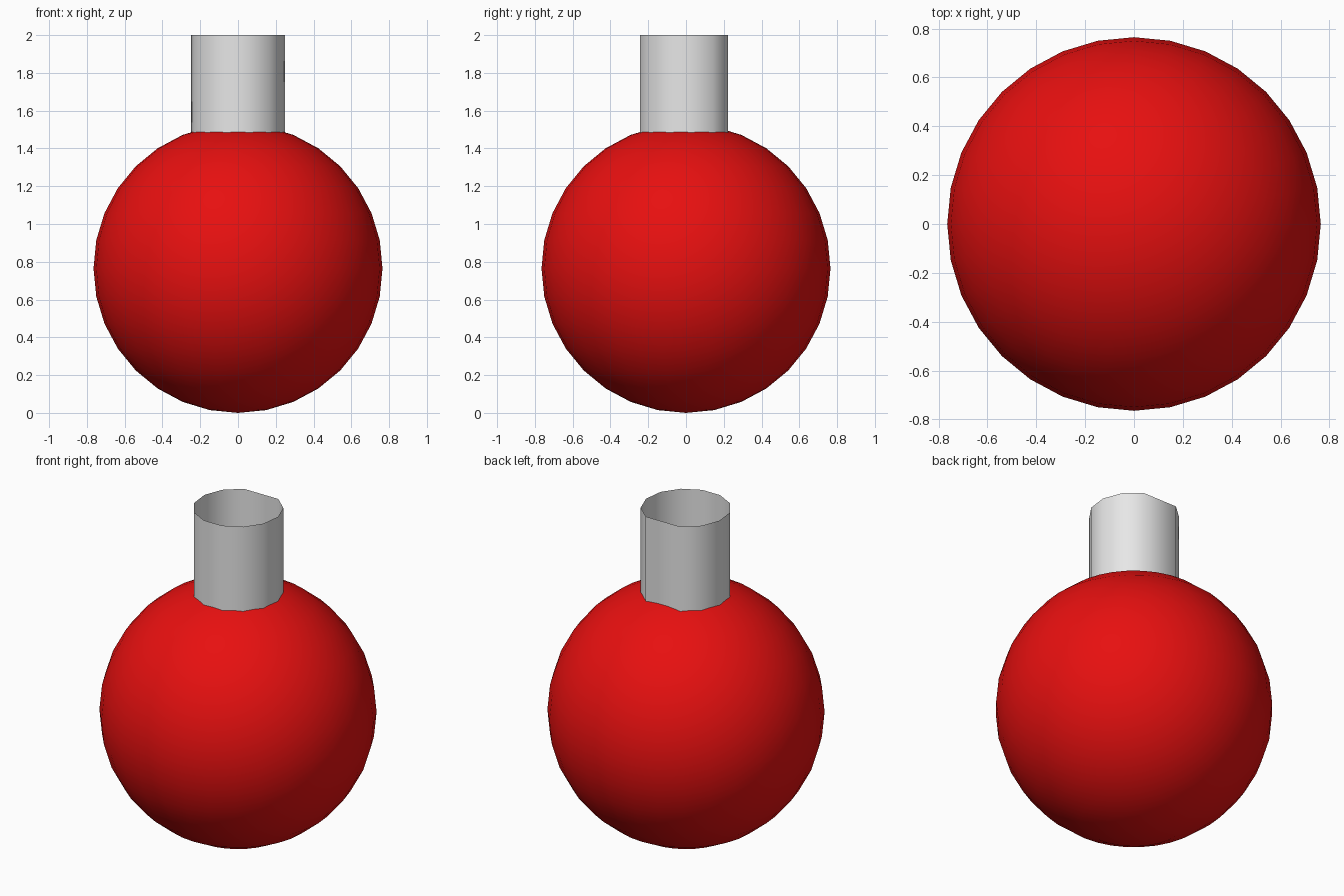
import bpy
import math

cube = bpy.data.objects.get("Cube")
if cube:
    bpy.data.objects.remove(cube, do_unlink=True)


def make_material(name, color):
    mat = bpy.data.materials.new(name)
    mat.use_nodes = True
    mat.diffuse_color = color
    mat.node_tree.nodes["Principled BSDF"].inputs["Base Color"].default_value = color
    return mat


def finish(obj, name, mat, angle):
    obj.name = name
    obj.data.materials.append(mat)
    bpy.ops.object.shade_smooth_by_angle(angle=math.radians(angle))


red = make_material("glossy red", (0.8, 0.005, 0.005, 1))
grey = make_material("light grey", (0.8, 0.8, 0.8, 1))

# Round ball body
RADIUS = 0.765
bpy.ops.mesh.primitive_uv_sphere_add(segments=32, ring_count=16, radius=RADIUS,
                                     location=(0, 0, RADIUS))
finish(bpy.context.object, "ball", red, 40)

# Thin open neck: a ring of even steps with one wider flat panel at the back
SIDES, NECK_RADIUS, BOTTOM, TOP = 12, 0.25, 1.4, 2.0
step = math.tau / (SIDES + 1)
angles = [math.pi / 2 + step * (i + 1) for i in range(SIDES)]
verts = [(NECK_RADIUS * math.cos(a), NECK_RADIUS * math.sin(a), z)
         for z in (BOTTOM, TOP) for a in angles]
faces = [(i, (i + 1) % SIDES, (i + 1) % SIDES + SIDES, i + SIDES)
         for i in range(SIDES)]
mesh = bpy.data.meshes.new("neck")
mesh.from_pydata(verts, [], faces)
neck = bpy.data.objects.new("neck", mesh)
bpy.context.collection.objects.link(neck)
bpy.ops.object.select_all(action='DESELECT')
neck.select_set(True)
bpy.context.view_layer.objects.active = neck
finish(neck, "neck", grey, 45)
